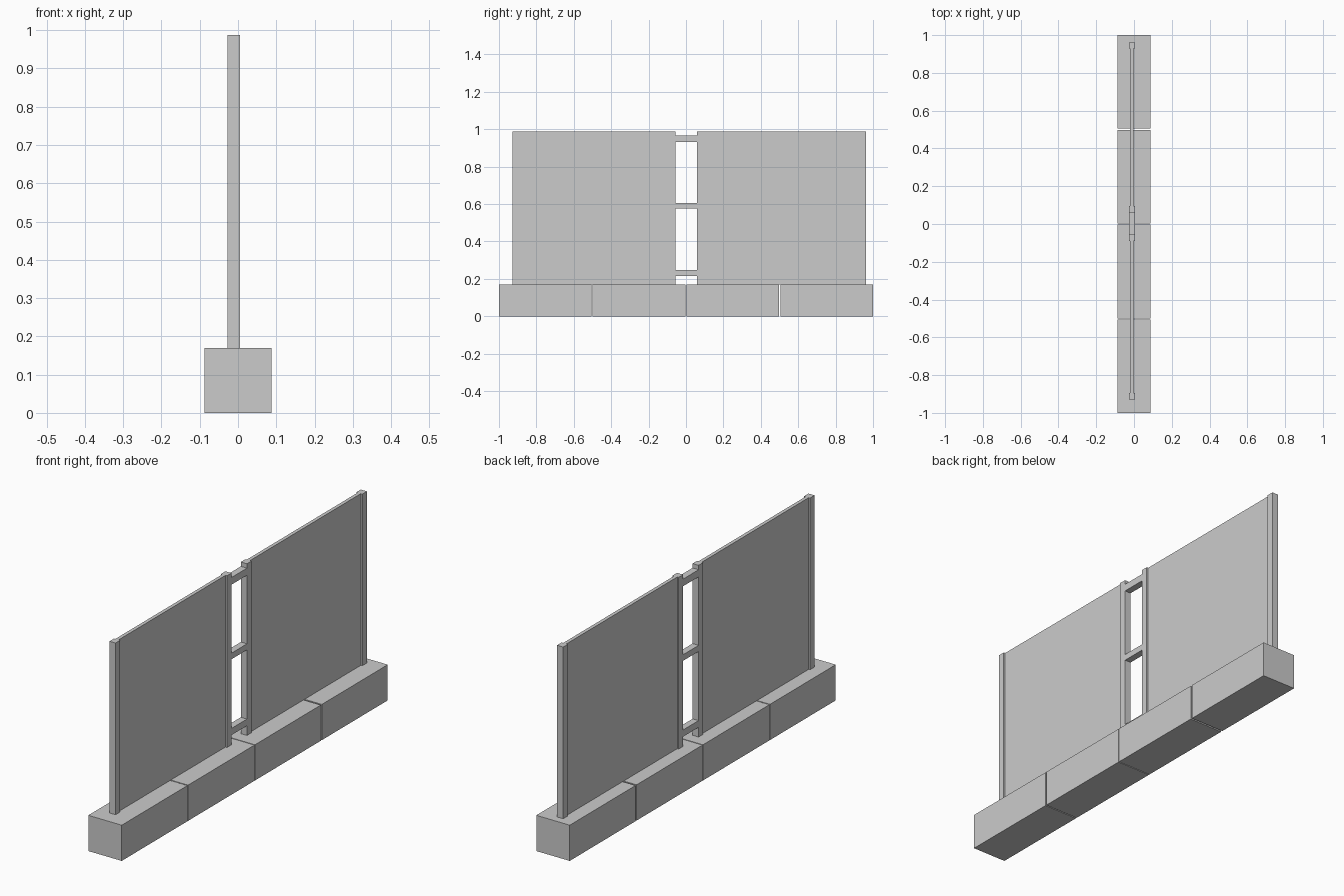
import bpy

if "Cube" in bpy.data.objects:
    bpy.data.objects.remove(bpy.data.objects["Cube"])


def box(name, x, y, z):
    """Box spanning the given (min, max) ranges."""
    bpy.ops.mesh.primitive_cube_add(size=1, location=[sum(r) / 2 for r in (x, y, z)])
    ob = bpy.context.object
    ob.name = name
    ob.scale = [r[1] - r[0] for r in (x, y, z)]
    bpy.ops.object.transform_apply(location=False, rotation=False, scale=True)
    return ob


BASE_TOP, TOP = 0.17, 0.987
POST_X = (-0.027, 0.005)
PANEL_X = (-0.020, -0.003)
POST_W = 0.034

# Row of four foundation blocks with narrow joints
for i, y in enumerate([(-1, -0.506), (-0.501, -0.002), (0.002, 0.497), (0.505, 1)]):
    box(f"base_block_{i + 1}", (-0.088, 0.088), y, (0, BASE_TOP))

# Two fence sections: a thin panel held between two posts
for side, y0, y1 in (("near", -0.928, -0.056), ("far", 0.06, 0.962)):
    box(f"{side}_post_a", POST_X, (y0, y0 + POST_W), (BASE_TOP, TOP))
    box(f"{side}_post_b", POST_X, (y1 - POST_W, y1), (BASE_TOP, TOP))
    box(f"{side}_panel", PANEL_X, (y0 + POST_W, y1 - POST_W), (BASE_TOP, TOP))

# Rungs joining the two sections
for i, z in enumerate([(0.216, 0.248), (0.577, 0.606), (0.932, 0.966)]):
    box(f"rung_{i + 1}", POST_X, (-0.056, 0.06), z)
